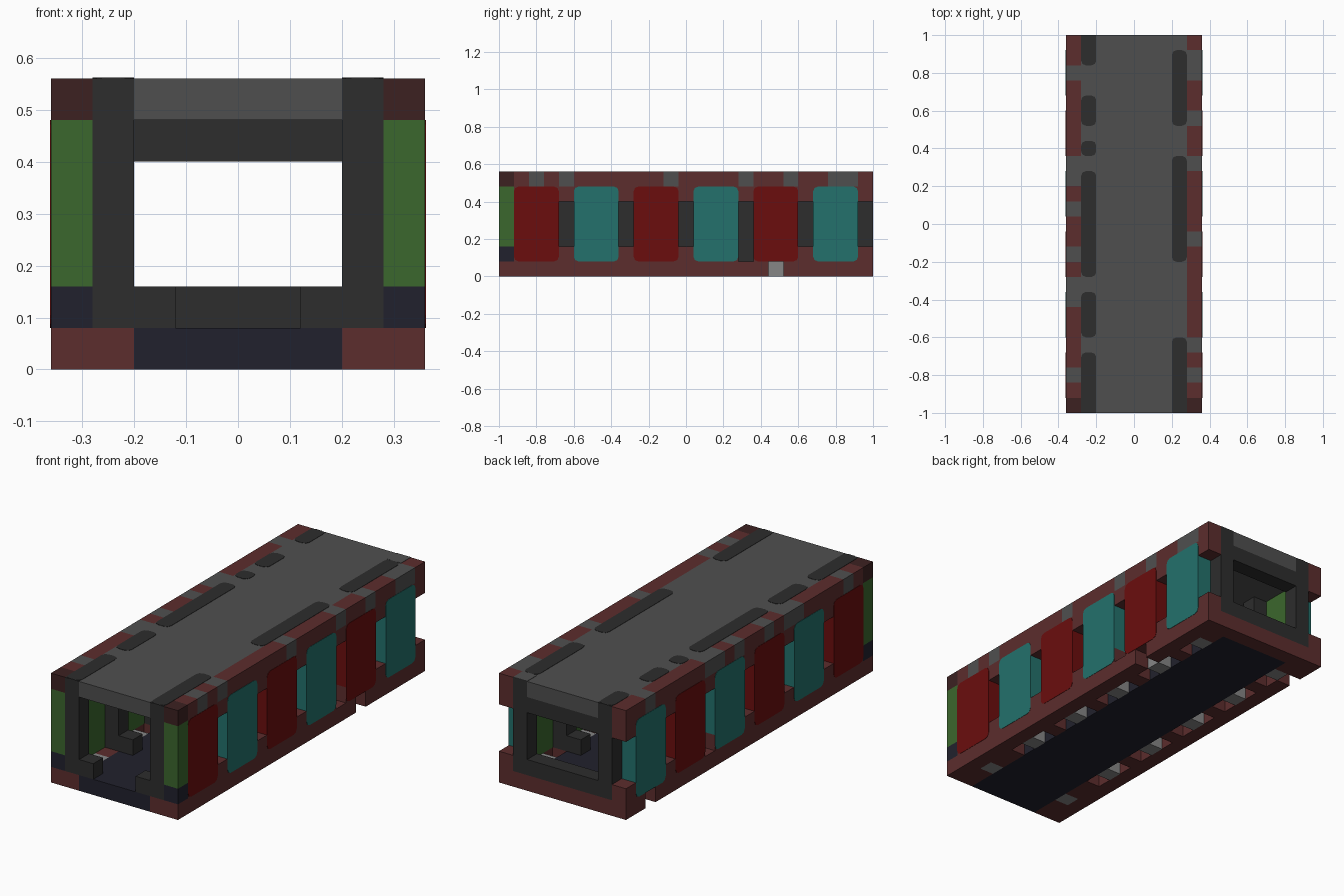
import bpy, bmesh
from mathutils import Vector

if "Cube" in bpy.data.objects:
    bpy.data.objects.remove(bpy.data.objects["Cube"])

U = 0.08                          # size of one block
ORIGIN = Vector((-0.36, -1, 0))
LENGTH, WIDTH = 25, 9


def material(name, hex_code):
    def linear(k):
        c = int(hex_code[k:k + 2], 16) / 255
        return c / 12.92 if c < 0.04045 else ((c + 0.055) / 1.055) ** 2.4
    colour = (linear(0), linear(2), linear(4), 1)
    m = bpy.data.materials.new(name)
    m.use_nodes = True
    m.diffuse_color = colour
    m.node_tree.nodes["Principled BSDF"].inputs["Base Color"].default_value = colour
    return m


brown = material("brown", "5c2d2d")
dark_brown = material("dark brown", "3c2121")
grey = material("grey", "4f4f4f")
charcoal = material("charcoal", "2d2d2d")
navy = material("navy", "21212d")
green = material("green", "3b672d")
red = material("red", "6b0d0d")
teal = material("teal", "23716c")
light_grey = material("light grey", "868686")


def block(name, mat, x, y, z, round_axis=None):
    """Box between block coordinates; rounds the edges along one axis if asked."""
    low, high = (Vector(p) * U + ORIGIN for p in zip(x, y, z))
    bm = bmesh.new()
    bmesh.ops.create_cube(bm, size=1)
    for v in bm.verts:
        v.co = Vector([(l + h) / 2 + c * (h - l) for l, h, c in zip(low, high, v.co)])
    if round_axis is not None:
        edges = [e for e in bm.edges
                 if abs((e.verts[0].co - e.verts[1].co).normalized()[round_axis]) > 0.9]
        bmesh.ops.bevel(bm, geom=edges, offset=0.025, segments=2, affect='EDGES', profile=0.5)
    mesh = bpy.data.meshes.new(name)
    bm.to_mesh(mesh)
    bm.free()
    mesh.materials.append(mat)
    ob = bpy.data.objects.new(name, mesh)
    bpy.context.collection.objects.link(ob)
    return ob


def row(name, x, z, colour_at):
    """Row of blocks along the length, joined where neighbours share a colour."""
    start = 0
    for j in range(1, LENGTH + 1):
        if j == LENGTH or colour_at(j) != colour_at(start):
            if colour_at(start):
                block(name, colour_at(start), x, (start, j), z)
            start = j


# floor and roof
block("floor", navy, (2, 7), (0, 24), (0, 1))
block("rear_floor_edge", brown, (1, 8), (24, 25), (0, 1))
block("roof", grey, (2, 7), (0, 25), (6, 7))

# rear frame sill and header
block("rear_sill", charcoal, (2, 7), (24, 25), (1, 2))
block("rear_header", charcoal, (2, 7), (24, 25), (5, 6))

grey_spots = {"right": (2, 7, 8, 10, 13, 15, 16, 22), "left": (2, 4, 11, 16, 19, 22, 23)}
dark_runs = {"right": ((0, 4), (5, 8), (9, 16), (17, 18), (19, 21), (23, 25)),
             "left": ((0, 5), (10, 17), (19, 24))}
skirt_notch = {"right": 22, "left": 18}

for side in ("right", "left"):
    def span(a, b):
        return (a, b) if side == "right" else (WIDTH - b, WIDTH - a)
    outer, inner, seat_x = span(0, 1), span(1, 2), span(2, 3)

    # outer wall: skirt, sill, upper beam and roof rail
    row(side + "_skirt", outer, (0, 1),
        lambda j: None if j == skirt_notch[side] else brown)
    row(side + "_sill", outer, (1, 2),
        lambda j: navy if j == 0 else None if j == 16 else brown)
    row(side + "_beam", outer, (5, 6), lambda j: green if j == 0 else brown)
    row(side + "_rail", outer, (6, 7),
        lambda j: dark_brown if j == 0 else grey if j in grey_spots[side] else brown)
    block(side + "_front_corner", green, outer, (0, 1), (2, 5))

    # inner floor strip with openings around light blocks
    row(side + "_floor_strip", inner, (0, 1),
        lambda j: light_grey if j % 4 == 2 else None if j == 24 or j % 2 and 4 < j < 22
        else brown)

    # roof edge and its dark rounded patches
    block(side + "_roof_edge", grey, inner, (1, 24), (6, 7))
    for a, b in dark_runs[side]:
        block(side + "_roof_patch", charcoal, inner, (a, b), (6.99, 7.02), 2)
    if side == "left":
        block("rear_roof_patch", grey, inner, (24, 25), (6.99, 7.02))

    # pillars and seats between the doors
    for j in range(0, LENGTH, 4):
        top = 7 if j in (0, 24) else 6
        if not (side == "right" and j == 16):
            block(side + "_pillar", charcoal, inner, (j, j + 1), (1, top))
        if j < 24:
            block(side + "_seat", charcoal, seat_x, (j, j + 1), (1, 2))

    # doors with a rounded outer face and green lining
    for n in range(6):
        mat = teal if n % 2 else red
        a = 4 * n + 1
        block(side + "_door", mat, outer, (a, a + 3), (2, 5))
        block(side + "_door_face", mat, span(-0.02, 0.01), (a, a + 3), (1, 6), 0)
        block(side + "_door_lining", green, span(0.99, 1.03), (a, a + 3), (1, 6))
